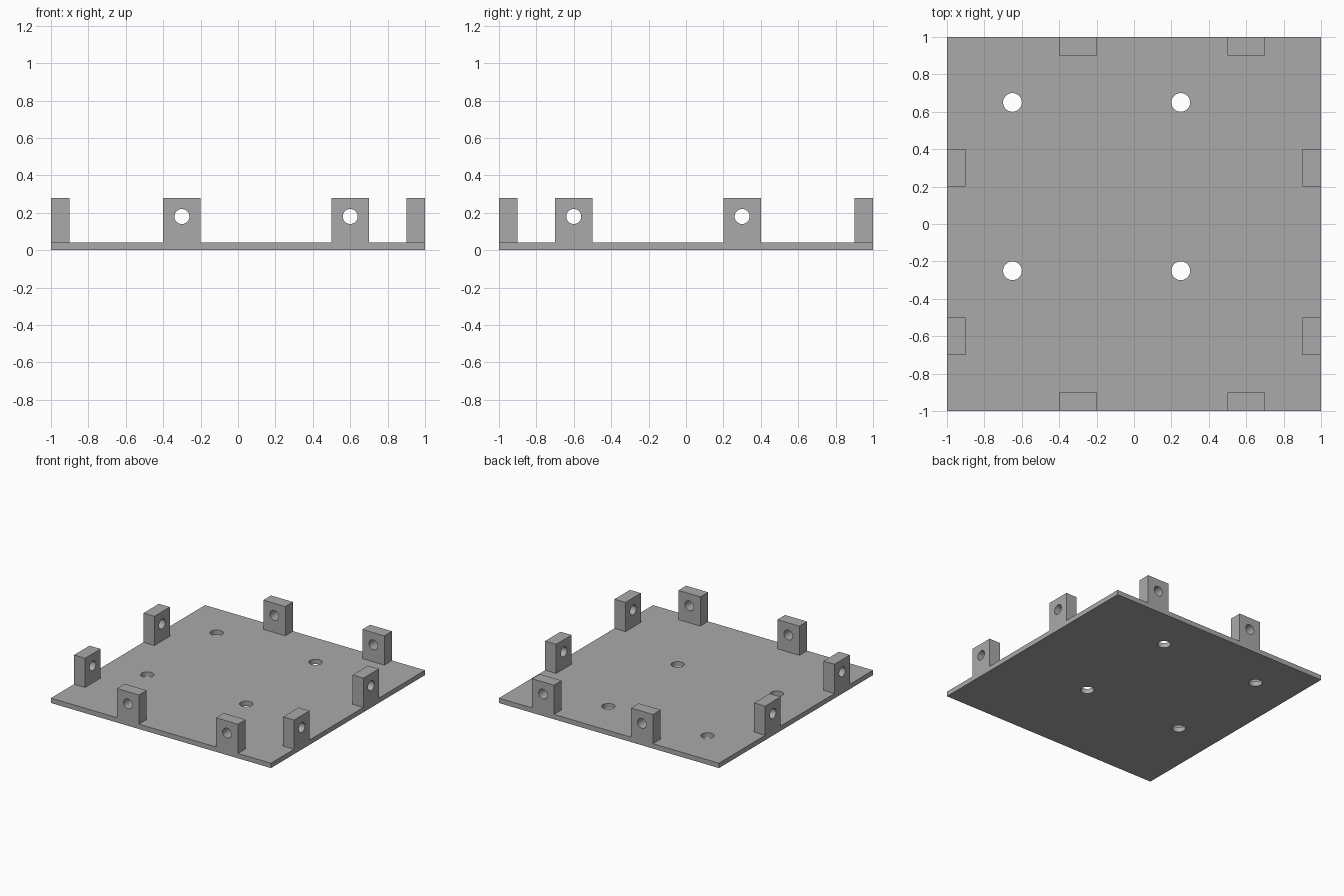
import bpy
import bmesh
from math import radians
from mathutils import Matrix, Vector

cube = bpy.data.objects.get("Cube")
if cube:
    bpy.data.objects.remove(cube, do_unlink=True)

HALF = 1.0          # half width of the square plate
PLATE = 0.04        # plate thickness
LUG_TOP = 0.28
LUG_DEPTH = 0.1
LUG_HALF = 0.1
LUG_X = (-0.3, 0.6)     # lugs on the front and back edges
LUG_Y = (0.3, -0.6)     # lugs on the left and right edges
LUG_HOLE_Z = 0.18

grey = bpy.data.materials.new("plain grey")
grey.use_nodes = True
colour = (0.4, 0.4, 0.4, 1)
grey.diffuse_color = colour
grey.node_tree.nodes["Principled BSDF"].inputs["Base Color"].default_value = colour


def new_object(name, bm):
    mesh = bpy.data.meshes.new(name)
    bm.to_mesh(mesh)
    bm.free()
    mesh.materials.append(grey)
    obj = bpy.data.objects.new(name, mesh)
    bpy.context.collection.objects.link(obj)
    return obj


def near_lug(value, centres):
    return any(abs(value - c) < LUG_HALF for c in centres)


def is_lug(face):
    c = face.calc_center_median()
    if face.normal.z < 0.9:
        return False
    edge = HALF - LUG_DEPTH
    return (abs(c.y) > edge and near_lug(c.x, LUG_X)) or \
           (abs(c.x) > edge and near_lug(c.y, LUG_Y))


# Plate, scored along the lug outlines
bm = bmesh.new()
bmesh.ops.create_cube(bm, size=1, matrix=Matrix.Translation((0, 0, PLATE / 2))
                      @ Matrix.Diagonal((2 * HALF, 2 * HALF, PLATE, 1)))
for axis, centres in ((Vector((1, 0, 0)), LUG_X), (Vector((0, 1, 0)), LUG_Y)):
    cuts = [HALF - LUG_DEPTH, LUG_DEPTH - HALF]
    cuts += [c + s * LUG_HALF for c in centres for s in (-1, 1)]
    for cut in cuts:
        bmesh.ops.bisect_plane(bm, geom=bm.verts[:] + bm.edges[:] + bm.faces[:],
                               plane_co=axis * cut, plane_no=axis)

# Upright lugs raised from the plate edges
bm.normal_update()
lug_faces = [f for f in bm.faces if is_lug(f)]
raised = bmesh.ops.extrude_face_region(bm, geom=lug_faces)["geom"]
bmesh.ops.delete(bm, geom=lug_faces, context="FACES")
for v in raised:
    if isinstance(v, bmesh.types.BMVert):
        v.co.z = LUG_TOP
bmesh.ops.dissolve_limit(bm, angle_limit=radians(1), verts=bm.verts[:], edges=bm.edges[:])
bmesh.ops.recalc_face_normals(bm, faces=bm.faces[:])
body = new_object("mounting_plate", bm)


# Round holes
cutters = []


def drill(name, centre, radius, length, turn=Matrix()):
    bm = bmesh.new()
    bmesh.ops.create_cone(bm, cap_ends=True, segments=48, radius1=radius, radius2=radius,
                          depth=length, matrix=Matrix.Translation(centre) @ turn)
    cutter = new_object(name, bm)
    cutter.hide_render = True
    cutters.append(cutter)
    mod = body.modifiers.new(name, "BOOLEAN")
    mod.operation = "DIFFERENCE"
    mod.solver = "EXACT"
    mod.object = cutter


for x in (-0.65, 0.25):
    for y in (-0.25, 0.65):
        drill("plate_hole", (x, y, 0), 0.05, 0.3)
for x in LUG_X:
    drill("lug_hole", (x, 0, LUG_HOLE_Z), 0.04, 3, Matrix.Rotation(radians(90), 4, "X"))
for y in LUG_Y:
    drill("lug_hole", (0, y, LUG_HOLE_Z), 0.04, 3, Matrix.Rotation(radians(90), 4, "Y"))

# Bake the holes and drop the cutters
bpy.context.view_layer.update()
depsgraph = bpy.context.evaluated_depsgraph_get()
finished = bpy.data.meshes.new_from_object(body.evaluated_get(depsgraph))
body.modifiers.clear()
body.data = finished
for cutter in cutters:
    bpy.data.objects.remove(cutter, do_unlink=True)

bpy.ops.object.select_all(action="DESELECT")
body.select_set(True)
bpy.context.view_layer.objects.active = body
bpy.ops.object.shade_smooth_by_angle(angle=radians(30))
